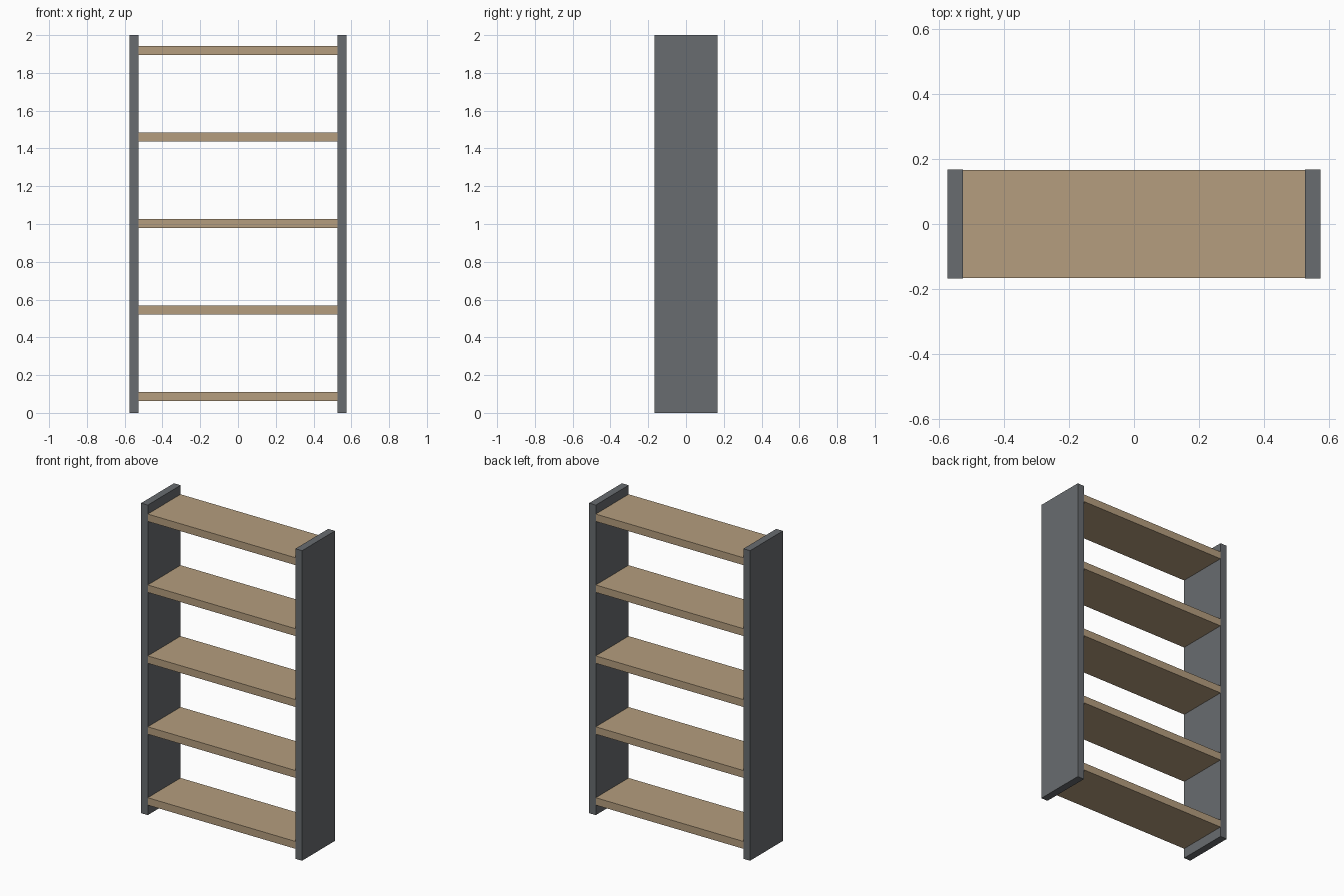
import bpy

if "Cube" in bpy.data.objects:
    bpy.data.objects.remove(bpy.data.objects["Cube"])

HEIGHT = 2.0
DEPTH = 0.335
PANEL_X = 0.5505      # centre of each side panel
THICK = 0.0476        # boards and panels
SHELF_COUNT = 5
FIRST_Z, STEP_Z = 0.088, 0.4575


def material(name, rgb):
    mat = bpy.data.materials.new(name)
    mat.diffuse_color = (*rgb, 1.0)
    mat.use_nodes = True
    mat.node_tree.nodes["Principled BSDF"].inputs["Base Color"].default_value = mat.diffuse_color
    return mat


def board(name, size, centre, mat):
    bpy.ops.mesh.primitive_cube_add(size=1, location=centre)
    obj = bpy.context.object
    obj.name = name
    obj.scale = size
    bpy.ops.object.transform_apply(location=False, rotation=False, scale=True)
    obj.data.materials.append(mat)
    return obj


metal = material("dark_grey_metal", (0.14, 0.15, 0.16))
wood = material("light_wood", (0.46, 0.34, 0.21))

# Upright side panels
for side, sign in (("left", -1), ("right", 1)):
    board(f"{side}_side_panel", (THICK, DEPTH, HEIGHT),
          (sign * PANEL_X, 0, HEIGHT / 2), metal)

# Evenly spaced shelves, ends let a little way into the panels
for i in range(SHELF_COUNT):
    board(f"shelf_{i + 1}", (1.076, DEPTH - 0.001, THICK),
          (0, 0, FIRST_Z + i * STEP_Z), wood)
